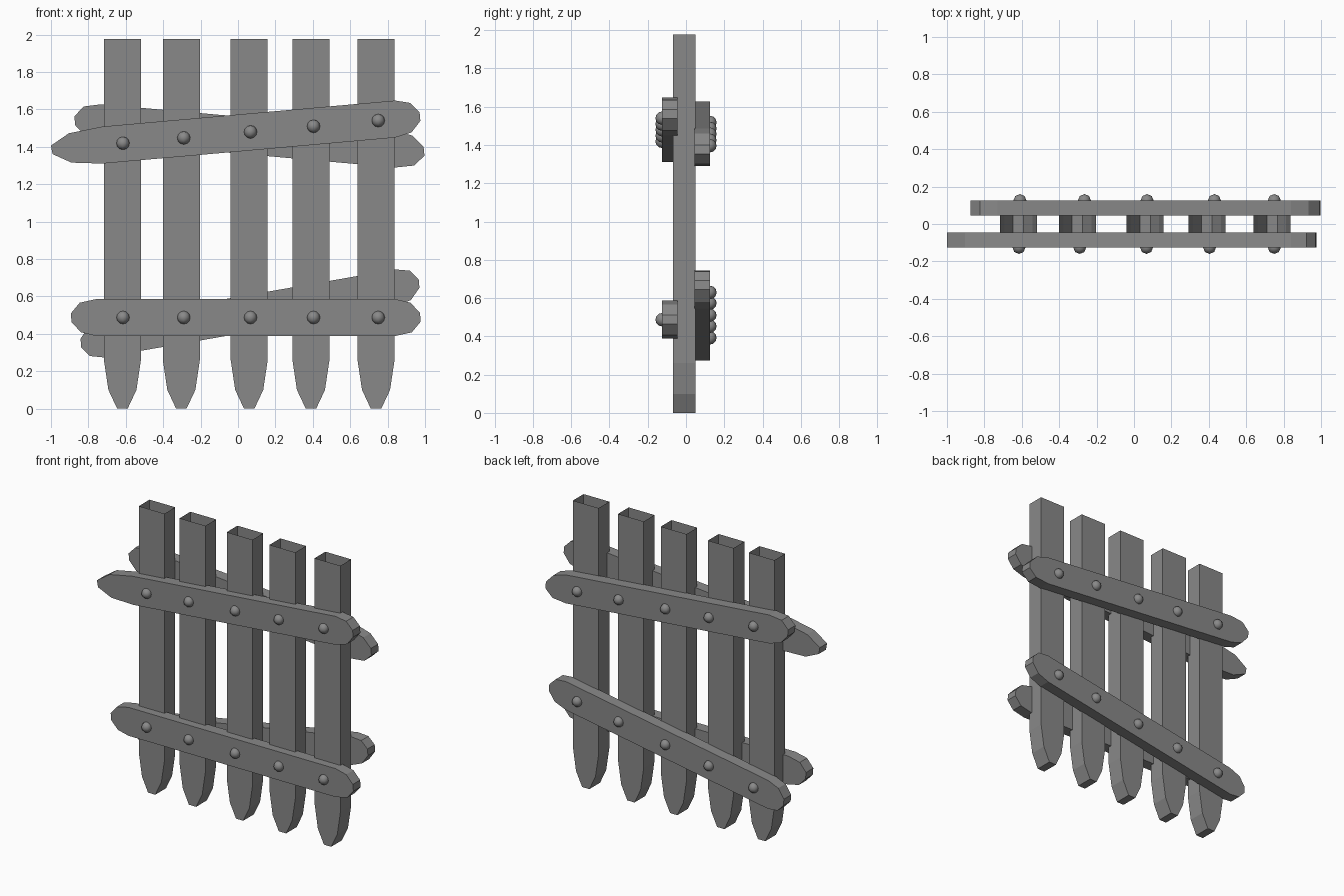
import bpy
import bmesh

cube = bpy.data.objects.get("Cube")
if cube:
    bpy.data.objects.remove(cube, do_unlink=True)

grey = bpy.data.materials.new("plain_grey")
grey.use_nodes = True
colour = (0.25, 0.25, 0.25, 1)
grey.diffuse_color = colour
grey.node_tree.nodes["Principled BSDF"].inputs["Base Color"].default_value = colour


def finish(bm, name):
    mesh = bpy.data.meshes.new(name)
    bm.to_mesh(mesh)
    bm.free()
    mesh.materials.append(grey)
    obj = bpy.data.objects.new(name, mesh)
    bpy.context.collection.objects.link(obj)
    return obj


def slab(name, outline, y_front, y_back, open_top=False):
    """Extrude an x-z outline through y; optionally leave the top open."""
    bm = bmesh.new()
    face = bm.faces.new([bm.verts.new((x, y_front, z)) for x, z in outline])
    extruded = bmesh.ops.extrude_face_region(bm, geom=[face], use_keep_orig=True)
    for v in extruded["geom"]:
        if isinstance(v, bmesh.types.BMVert):
            v.co.y = y_back
    bmesh.ops.recalc_face_normals(bm, faces=bm.faces)
    if open_top:
        top = max(bm.faces, key=lambda f: f.calc_center_median().z)
        bmesh.ops.delete(bm, geom=[top], context="FACES_ONLY")
    return finish(bm, name)


def stud(name, x, y, z):
    """Rounded nail head, half sunk in a rail."""
    bm = bmesh.new()
    bmesh.ops.create_uvsphere(bm, u_segments=8, v_segments=6, radius=0.035)
    for f in bm.faces:
        f.smooth = True
    obj = finish(bm, name)
    obj.location = (x, y, z)


# Pickets: hollow boards with pointed feet and open tops
HALF = 0.099
for i, x in enumerate((-0.618, -0.303, 0.06, 0.39, 0.738)):
    side = [(0.028, 0), (0.075, 0.1), (HALF, 0.26), (HALF, 1.977)]
    outline = [(x + w, z) for w, z in side] + [(x - w, z) for w, z in reversed(side)]
    slab(f"picket_{i + 1}", outline, -0.068, 0.05, open_top=True)

# Rough-cut end of a rail: fraction of its length, fraction of half height
CAP = [(0, 1), (0.6, 0.8), (0.97, 0.25), (1, -0.22), (0.65, -0.8), (0, -1)]
FRONT_STUDS = (-0.615, -0.29, 0.067, 0.404, 0.75)
BACK_STUDS = (-0.61, -0.265, 0.07, 0.43, 0.75)


def rail(name, left, right, left_cap, right_cap, side):
    """Sloping rail between two centre points, with a stud at each picket."""
    (x0, z0), (x1, z1) = left, right
    slope = (z1 - z0) / (x1 - x0)

    def height(x):
        return z0 + slope * (x - x0)

    outline = [(x1 + t * right_cap, height(x1 + t * right_cap) + h * HALF) for t, h in CAP]
    outline += [(x0 - t * left_cap, height(x0 - t * left_cap) - h * HALF) for t, h in CAP]
    slab(name, outline, side * 0.045, side * 0.125)
    for i, x in enumerate(FRONT_STUDS if side < 0 else BACK_STUDS):
        stud(f"{name}_stud_{i + 1}", x, side * 0.125, height(x))


# Rails: two on the front, two on the back
rail("upper_front_rail", (-0.725, 1.409), (0.84, 1.548), 0.275, 0.135, -1)
rail("lower_front_rail", (-0.757, 0.487), (0.84, 0.487), 0.137, 0.137, -1)
rail("upper_back_rail", (-0.73, 1.528), (0.84, 1.388), 0.145, 0.157, 1)
rail("lower_back_rail", (-0.72, 0.373), (0.84, 0.645), 0.122, 0.13, 1)
